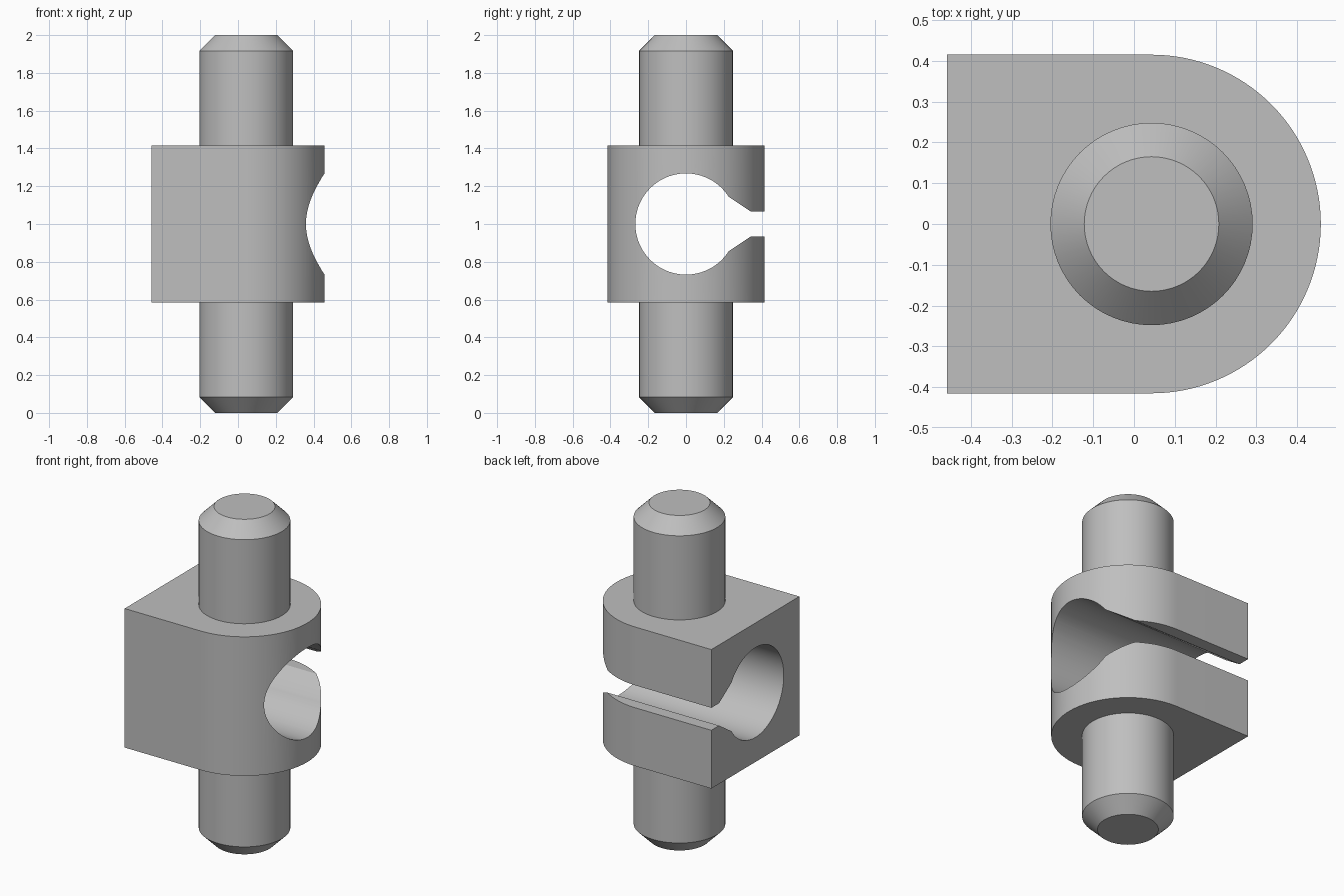
import bpy
import bmesh
from math import sin, cos, pi, atan2, radians

if "Cube" in bpy.data.objects:
    bpy.data.objects.remove(bpy.data.objects["Cube"], do_unlink=True)

AXIS_X = 0.043      # pin axis, also the centre of the rounded nose
HALF = 0.415        # half width and half height of the block
MID = 1.0           # height of the bore axis
BORE = 0.268
PIN = 0.248
CHAMFER = 0.083

grey = bpy.data.materials.new("plain grey")
grey.use_nodes = True
colour = (0.52, 0.52, 0.52, 1)
grey.diffuse_color = colour
grey.node_tree.nodes["Principled BSDF"].inputs["Base Color"].default_value = colour


def arc(radius, start, end, steps):
    angles = [start + (end - start) * i / steps for i in range(steps + 1)]
    return [(radius * cos(a), radius * sin(a)) for a in angles]


def make_object(name, bm):
    bmesh.ops.recalc_face_normals(bm, faces=bm.faces)
    mesh = bpy.data.meshes.new(name)
    bm.to_mesh(mesh)
    bm.free()
    mesh.materials.append(grey)
    obj = bpy.data.objects.new(name, mesh)
    bpy.context.collection.objects.link(obj)
    return obj


def prism(name, points, offset):
    bm = bmesh.new()
    face = bm.faces.new([bm.verts.new(p) for p in points])
    result = bmesh.ops.extrude_face_region(bm, geom=[face])
    moved = [v for v in result["geom"] if isinstance(v, bmesh.types.BMVert)]
    bmesh.ops.translate(bm, verts=moved, vec=offset)
    return make_object(name, bm)


def smooth(obj):
    bpy.ops.object.select_all(action="DESELECT")
    obj.select_set(True)
    bpy.context.view_layer.objects.active = obj
    bpy.ops.object.shade_smooth_by_angle(angle=radians(25))


# Clamp block: square back, half-round nose
outline = [(-0.458, -HALF)] + [(AXIS_X + x, y) for x, y in arc(HALF, -pi / 2, pi / 2, 64)]
outline.append((-0.458, HALF))
block = prism("clamp_block", [(x, y, MID - HALF) for x, y in outline], (0, 0, 2 * HALF))

# Keyhole cutter: round bore with a funnel leading to a slot at the back
mouth = atan2(0.145, 0.226)
keyhole = arc(BORE, mouth, 2 * pi - mouth, 80)
keyhole += [(0.342, -0.067), (0.6, -0.067), (0.6, 0.067), (0.342, 0.067)]
cutter = prism("keyhole_cutter", [(-0.7, y, MID + z) for y, z in keyhole], (1.4, 0, 0))
cutter.hide_render = True

cut = block.modifiers.new("keyhole", "BOOLEAN")
cut.operation = "DIFFERENCE"
cut.solver = "EXACT"
cut.object = cutter
bpy.context.view_layer.objects.active = block
bpy.ops.object.modifier_apply(modifier=cut.name)
bpy.data.objects.remove(cutter, do_unlink=True)
smooth(block)


# Chamfered pins above and below the block
def pin(name, side):
    bm = bmesh.new()
    rings = []
    for r, h in [(PIN, HALF), (PIN, 1 - CHAMFER), (PIN - CHAMFER, 1)]:
        rings.append([bm.verts.new((AXIS_X + x, y, MID + side * h))
                      for x, y in arc(r, 0, 2 * pi, 64)[:-1]])
    for low, high in zip(rings, rings[1:]):
        for i in range(len(low)):
            bm.faces.new((low[i - 1], low[i], high[i], high[i - 1]))
    bm.faces.new(rings[0])
    bm.faces.new(rings[-1])
    smooth(make_object(name, bm))


pin("upper_pin", 1)
pin("lower_pin", -1)
